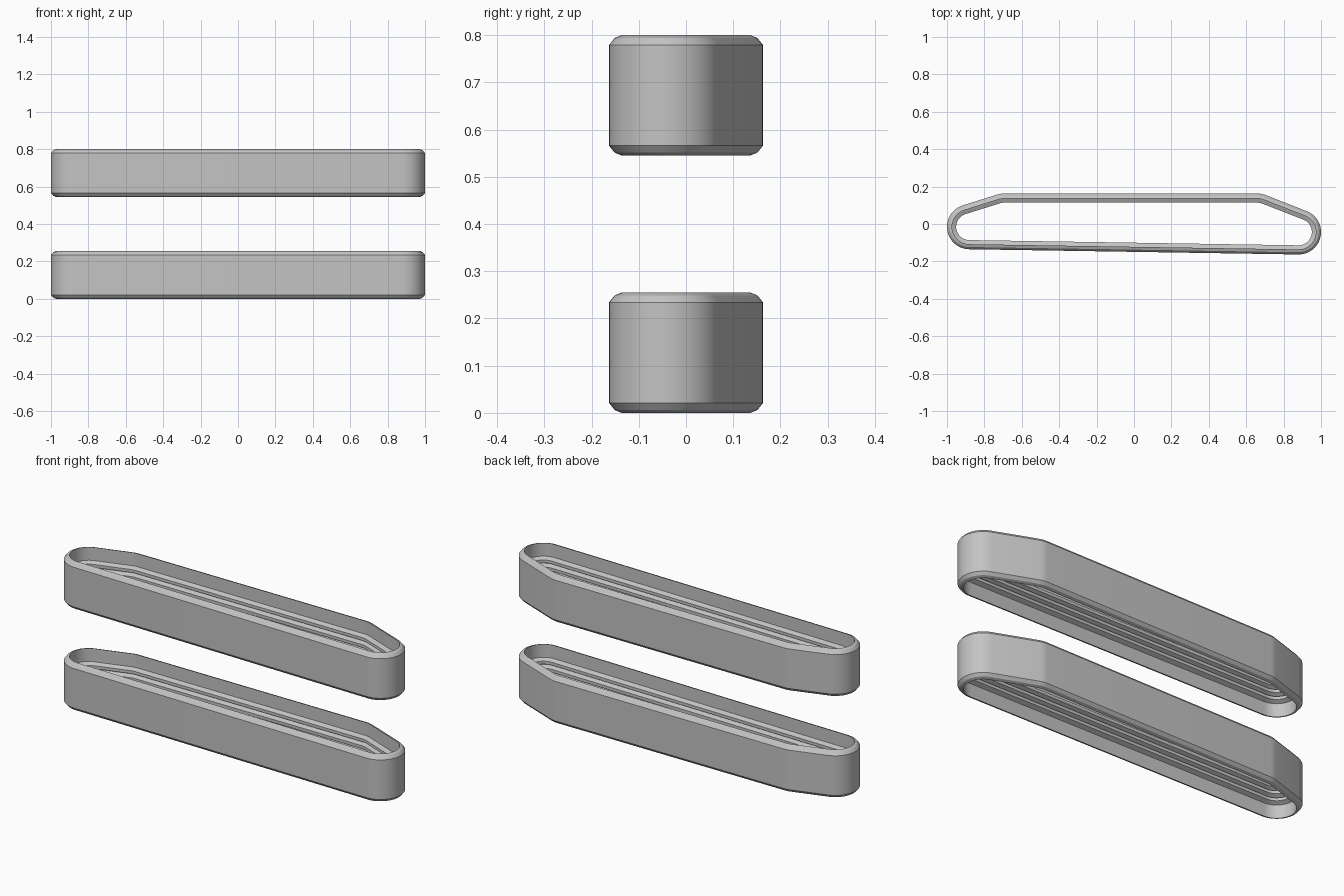
import bpy, bmesh, math
from mathutils import Vector

if "Cube" in bpy.data.objects:
    bpy.data.objects.remove(bpy.data.objects["Cube"])

H = 0.255          # belt height
LIFT = 0.545       # distance between the two belts

rubber = bpy.data.materials.new("grey rubber")
rubber.diffuse_color = (0.55, 0.55, 0.55, 1)
rubber.use_nodes = True
rubber.node_tree.nodes["Principled BSDF"].inputs["Base Color"].default_value = rubber.diffuse_color


def arc(cx, cy, r, a0, a1, n):
    """Points on an arc, angles in degrees."""
    return [Vector((cx + r * math.cos(math.radians(a0 + (a1 - a0) * i / n)),
                    cy + r * math.sin(math.radians(a0 + (a1 - a0) * i / n))))
            for i in range(n + 1)]


# Belt path seen from above, counter-clockwise: two pulley bends, two idler bends
path = arc(0.88, -0.043, 0.12, -91, 70.5, 20)
path += arc(0.66, 0.043, 0.12, 70.5, 90, 3)
path += arc(-0.695, 0.043, 0.12, 90, 106.5, 3)
path += arc(-0.88, -0.015, 0.12, 106.5, 269, 20)


def inset(points, d):
    """Offset a closed path inwards by d with mitred corners."""
    out = []
    for i, p in enumerate(points):
        e0 = (p - points[i - 1]).normalized()
        e1 = (points[(i + 1) % len(points)] - p).normalized()
        n0, n1 = Vector((-e0.y, e0.x)), Vector((-e1.y, e1.x))
        m = (n0 + n1).normalized()
        out.append(p + m * (d / m.dot(n0)))
    return out


# Cross-section as (inset, z): rounded rims, plain inner wall, three inner ribs
WALL, CREST = 0.027, 0.049
section = [(0, 0.021), (0, H - 0.021), (0.012, H - 0.006), (WALL, H)]
for k in (1, 0, -1):
    mid = H / 2 + k * 0.038
    section += [(WALL, mid + 0.0185), (CREST, mid + 0.008),
                (CREST, mid - 0.008), (WALL, mid - 0.0185)]
section += [(WALL, 0), (0.012, 0.006)]


def belt(name, z0):
    bm = bmesh.new()
    rings = [[bm.verts.new((p.x, p.y, z + z0)) for p in inset(path, d)]
             for d, z in section]
    n = len(path)
    for j, ring in enumerate(rings):
        nxt = rings[(j + 1) % len(rings)]
        for i in range(n):
            k = (i + 1) % n
            bm.faces.new((ring[i], ring[k], nxt[k], nxt[i]))
    bmesh.ops.recalc_face_normals(bm, faces=bm.faces)
    me = bpy.data.meshes.new(name)
    bm.to_mesh(me)
    bm.free()
    me.materials.append(rubber)
    ob = bpy.data.objects.new(name, me)
    bpy.context.collection.objects.link(ob)
    bpy.ops.object.select_all(action='DESELECT')
    ob.select_set(True)
    bpy.context.view_layer.objects.active = ob
    bpy.ops.object.shade_smooth_by_angle(angle=math.radians(28))


belt("lower_belt", 0.0)
belt("upper_belt", LIFT)
